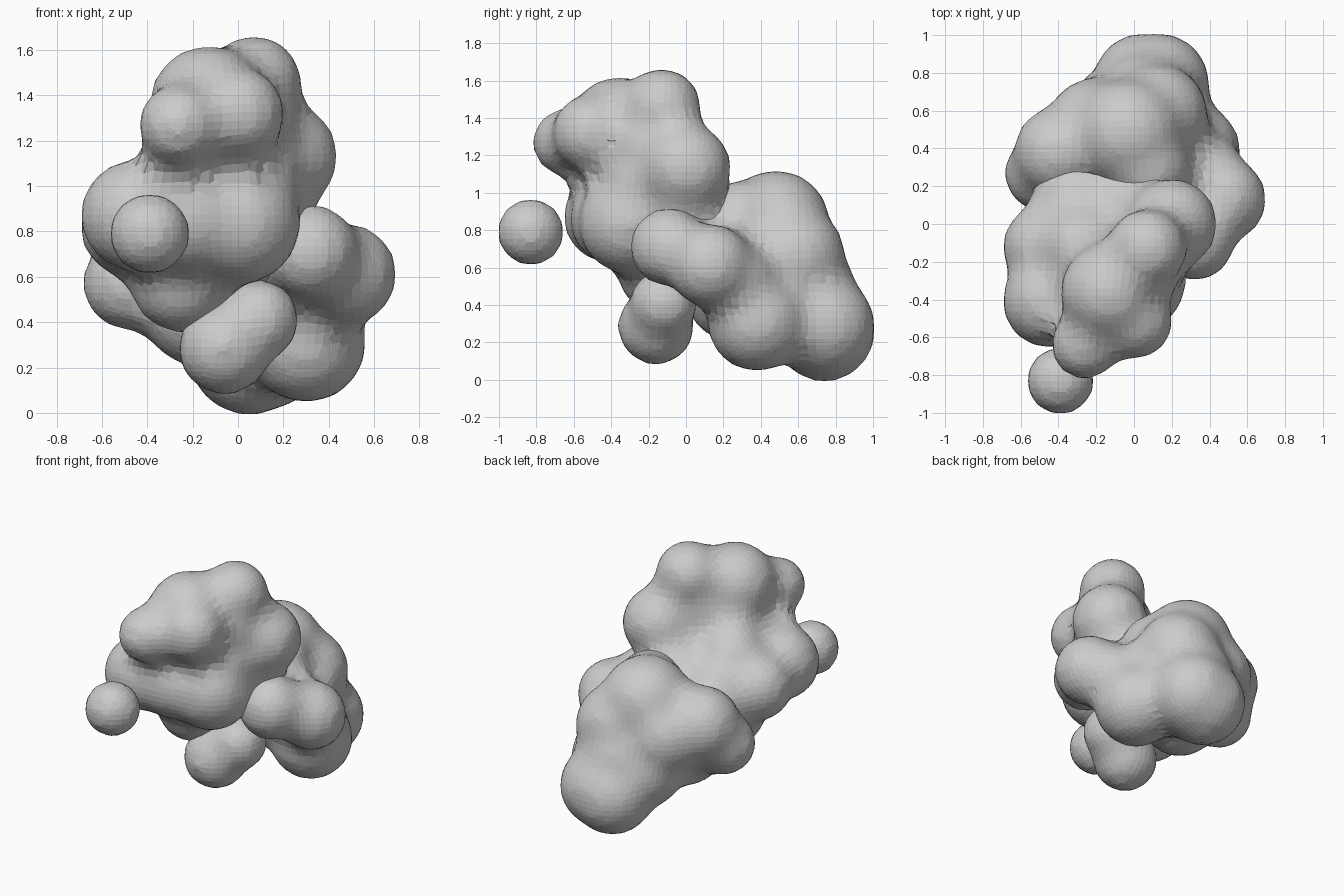
import bpy, bmesh
from mathutils import Matrix

GROW = 0.06   # lobes are grown, fused, then shrunk back so the creases fill in


def clump(name, lobes):
    """Fuse (x, y, z, radius) lobes into one soft faceted lump."""
    bm = bmesh.new()
    for x, y, z, r in lobes:
        bmesh.ops.create_icosphere(bm, subdivisions=4, radius=r + GROW,
                                   matrix=Matrix.Translation((x, y, z)))
    mesh = bpy.data.meshes.new(name)
    bm.to_mesh(mesh)
    bm.free()
    obj = bpy.data.objects.new(name, mesh)
    bpy.context.collection.objects.link(obj)

    fuse = obj.modifiers.new("fuse", 'REMESH')
    fuse.mode = 'VOXEL'
    fuse.voxel_size = 0.045
    soften = obj.modifiers.new("soften", 'SMOOTH')
    soften.factor = 0.5
    soften.iterations = 6
    shrink = obj.modifiers.new("shrink", 'DISPLACE')
    shrink.mid_level = 0.0
    shrink.strength = -(GROW - 0.018)
    relax = obj.modifiers.new("relax", 'SMOOTH')
    relax.factor = 0.5
    relax.iterations = 3

    # bake the modifiers
    graph = bpy.context.evaluated_depsgraph_get()
    baked = bpy.data.meshes.new_from_object(obj.evaluated_get(graph))
    obj.modifiers.clear()
    obj.data = baked
    return obj


# top: two front bulbs, crown, rear crown, right shoulder, neck filling
upper = [
    (-0.26, -0.64, 1.27, 0.165),
    (0.00, -0.51, 1.32, 0.19),
    (-0.13, -0.36, 1.36, 0.245),
    (0.07, -0.13, 1.455, 0.195),
    (0.20, 0.00, 1.13, 0.225),
    (0.03, -0.20, 1.25, 0.22),
    (-0.16, -0.26, 1.14, 0.20),
    (0.05, -0.22, 1.05, 0.21),
]

# wide middle body with left lobes
middle = [
    (-0.45, -0.41, 0.87, 0.23),
    (-0.47, -0.12, 0.82, 0.21),
    (-0.22, -0.37, 0.86, 0.235),
    (0.00, -0.30, 0.84, 0.26),
    (-0.28, -0.12, 0.97, 0.20),
    (-0.25, -0.14, 0.58, 0.21),
    (0.10, -0.02, 0.95, 0.23),
    (0.00, 0.08, 0.77, 0.27),
    (-0.30, 0.12, 0.75, 0.23),
]

# right side lobes
side = [
    (0.475, 0.13, 0.61, 0.21),
    (0.32, -0.09, 0.71, 0.195),
    (0.38, 0.27, 0.53, 0.19),
]

# hanging foot under the front
foot = [
    (-0.06, -0.16, 0.285, 0.19),
    (0.09, -0.12, 0.41, 0.165),
]

# large rear mass
rear = [
    (-0.03, 0.48, 0.83, 0.275),
    (-0.39, 0.38, 0.72, 0.23),
    (-0.48, 0.27, 0.57, 0.19),
    (-0.17, 0.25, 0.46, 0.24),
    (-0.20, 0.51, 0.65, 0.25),
    (0.12, 0.58, 0.66, 0.255),
    (0.07, 0.63, 0.47, 0.265),
    (-0.08, 0.58, 0.42, 0.25),
    (0.29, 0.31, 0.52, 0.21),
    (0.30, 0.38, 0.31, 0.25),
    (0.05, 0.74, 0.26, 0.255),
    (0.13, 0.74, 0.29, 0.255),
    (0.07, 0.30, 0.84, 0.21),
    (0.15, 0.15, 0.65, 0.21),
]

clump("upper_body", upper + middle)
clump("rear_body", side + rear)
clump("foot", foot)

# small ball at the front
clump("front_ball", [(-0.39, -0.83, 0.79, 0.164)])
